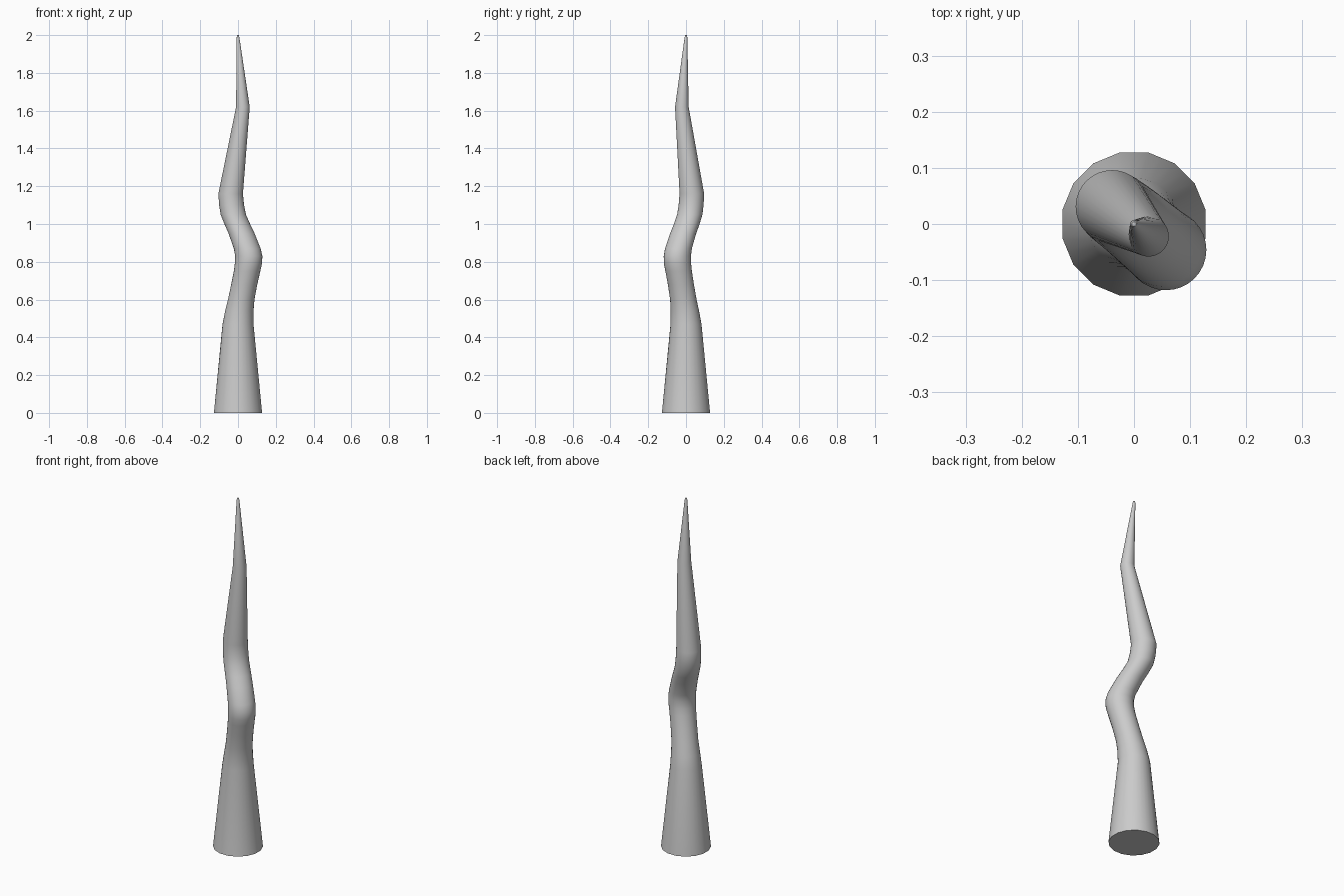
import bpy, bmesh, math

if "Cube" in bpy.data.objects:
    bpy.data.objects.remove(bpy.data.objects["Cube"])

SIDES = 32
# centre line and radius of each ring: z, x, y, radius
RINGS = [
    (0.00, 0.000, 0.000, 0.130),
    (0.47, 0.000, 0.000, 0.082),
    (0.54, 0.007, -0.006, 0.075),
    (0.60, 0.017, -0.014, 0.070),
    (0.68, 0.033, -0.027, 0.069),
    (0.75, 0.048, -0.039, 0.070),
    (0.79, 0.055, -0.045, 0.072),
    (0.83, 0.057, -0.046, 0.072),
    (0.87, 0.049, -0.040, 0.071),
    (0.95, 0.019, -0.015, 0.069),
    (1.00, -0.004, 0.004, 0.068),
    (1.05, -0.025, 0.020, 0.067),
    (1.10, -0.034, 0.027, 0.066),
    (1.16, -0.039, 0.031, 0.065),
    (1.62, 0.026, -0.022, 0.036),
    (1.99, 0.000, 0.000, 0.007),
    (2.00, 0.000, 0.000, 0.004),
]

# twisted horn: loft level rings along the bending centre line
bm = bmesh.new()
loops = []
for k, (z, x, y, r) in enumerate(RINGS):
    loop = []
    for i in range(SIDES):
        a = 2 * math.pi * (i + 1) / SIDES
        # the foot is a 16-sided outline
        rr = r * math.cos(math.pi / 16) if k == 0 and i % 2 else r
        loop.append(bm.verts.new((x + rr * math.cos(a), y + rr * math.sin(a), z)))
    loops.append(loop)
for lo, hi in zip(loops, loops[1:]):
    for i in range(SIDES):
        j = (i + 1) % SIDES
        bm.faces.new((lo[i], lo[j], hi[j], hi[i]))
bm.faces.new(loops[0][::-1])
bm.faces.new(loops[-1])

mesh = bpy.data.meshes.new("twisted_horn")
bm.to_mesh(mesh)
bm.free()
horn = bpy.data.objects.new("twisted_horn", mesh)
bpy.context.collection.objects.link(horn)

# smooth sides, sharp foot rim
bpy.context.view_layer.objects.active = horn
horn.select_set(True)
bpy.ops.object.shade_smooth_by_angle(angle=math.radians(35))
